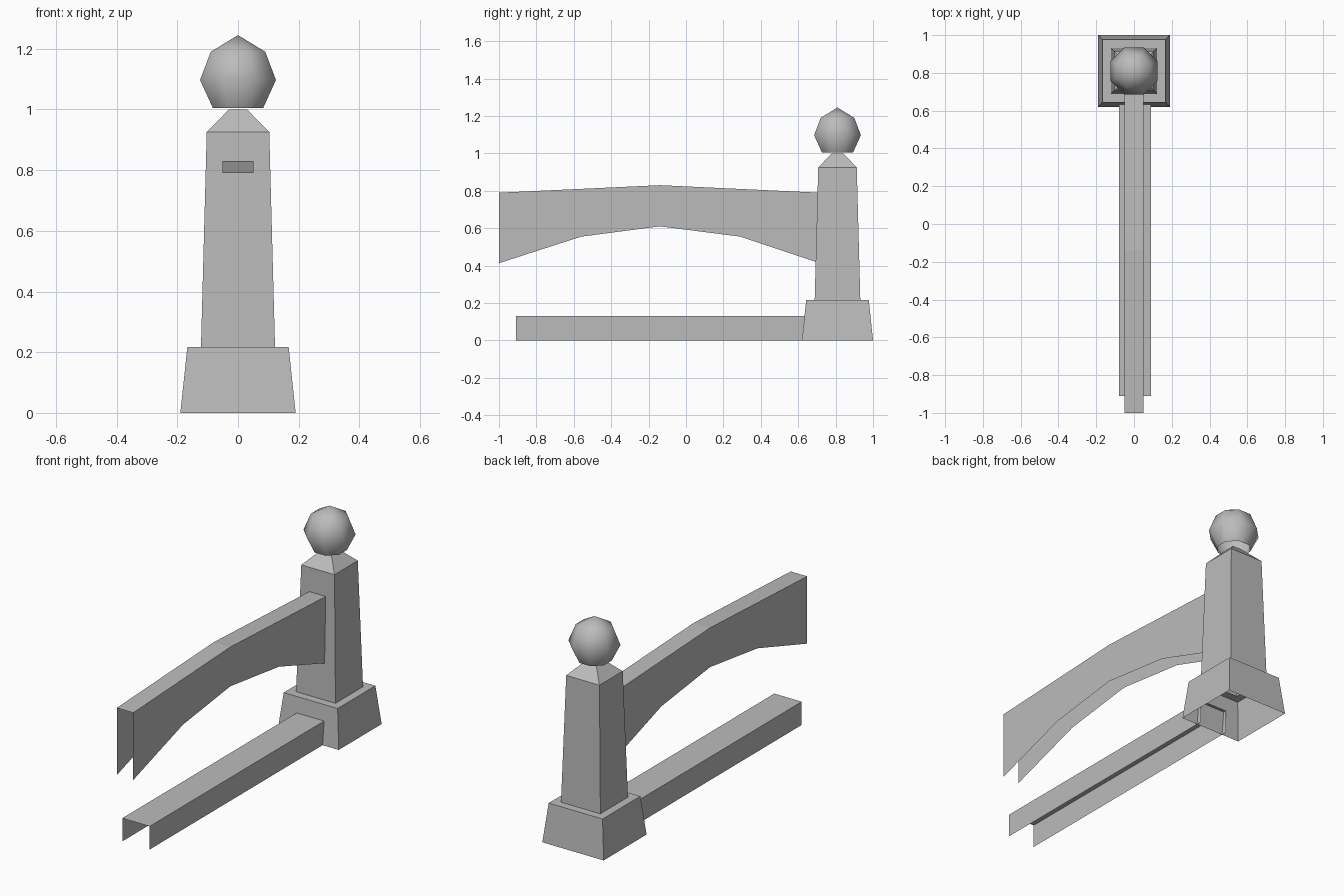
import bpy, bmesh, math

cube = bpy.data.objects.get("Cube")
if cube:
    bpy.data.objects.remove(cube)

POST_Y = 0.81

stone = bpy.data.materials.new("grey stone")
stone.use_nodes = True
colour = (0.5, 0.5, 0.5, 1)
stone.diffuse_color = colour
stone.node_tree.nodes["Principled BSDF"].inputs["Base Color"].default_value = colour


def finish(name, bm, smooth=False):
    mesh = bpy.data.meshes.new(name)
    bm.to_mesh(mesh)
    bm.free()
    mesh.materials.append(stone)
    for p in mesh.polygons:
        p.use_smooth = smooth
    obj = bpy.data.objects.new(name, mesh)
    bpy.context.collection.objects.link(obj)
    return obj


def lathe(name, rings, sides, cap=False, smooth=False):
    """Stack of regular rings (apothem, z) around the post axis, open below."""
    bm = bmesh.new()
    loops = []
    for a, z in rings:
        r = a / math.cos(math.pi / sides)
        angles = [(i + 0.5) * 2 * math.pi / sides for i in range(sides)]
        loops.append([bm.verts.new((r * math.cos(t), POST_Y + r * math.sin(t), z))
                      for t in angles])
    for low, high in zip(loops, loops[1:]):
        for i in range(sides):
            j = (i + 1) % sides
            bm.faces.new((low[i], low[j], high[j], high[i]))
    if cap:
        bm.faces.new(loops[-1])
    bmesh.ops.remove_doubles(bm, verts=bm.verts, dist=0.002)
    return finish(name, bm, smooth)


def channel(name, half, x, top, bottom):
    """Thin rail with a top and two sides, open below and at the ends."""
    bm = bmesh.new()
    sides = []
    for s in (-1, 1):
        up = [bm.verts.new((x + s * half, y, z)) for y, z in top]
        low = [bm.verts.new((x + s * half, y, z)) for y, z in bottom]
        face = up + low[::-1]
        bm.faces.new(face if s < 0 else face[::-1])
        sides.append(up)
    left, right = sides
    for i in range(len(top) - 1):
        bm.faces.new((left[i], right[i], right[i + 1], left[i + 1]))
    return finish(name, bm)


# Square post: flared base, ledge, tapered shaft and pyramid cap
lathe("post", [(0.19, 0), (0.167, 0.217), (0.122, 0.217),
               (0.103, 0.925), (0.03, 1.0)], 4, cap=True)

# Round finial, open underneath
lathe("finial_ball", [(0.083, 1.005), (0.125, 1.097), (0.09, 1.19), (0.0, 1.245)],
      8, smooth=True)

# Arched upper rail
channel("arched_rail", 0.051, 0,
        [(-1, 0.79), (-0.14, 0.83), (0.715, 0.79)],
        [(-1, 0.413), (-0.56, 0.555), (-0.14, 0.61), (0.29, 0.555), (0.715, 0.413)])

# Straight lower rail
channel("lower_rail", 0.085, 0.005,
        [(-0.91, 0.13), (0.65, 0.13)], [(-0.91, 0), (0.65, 0)])
